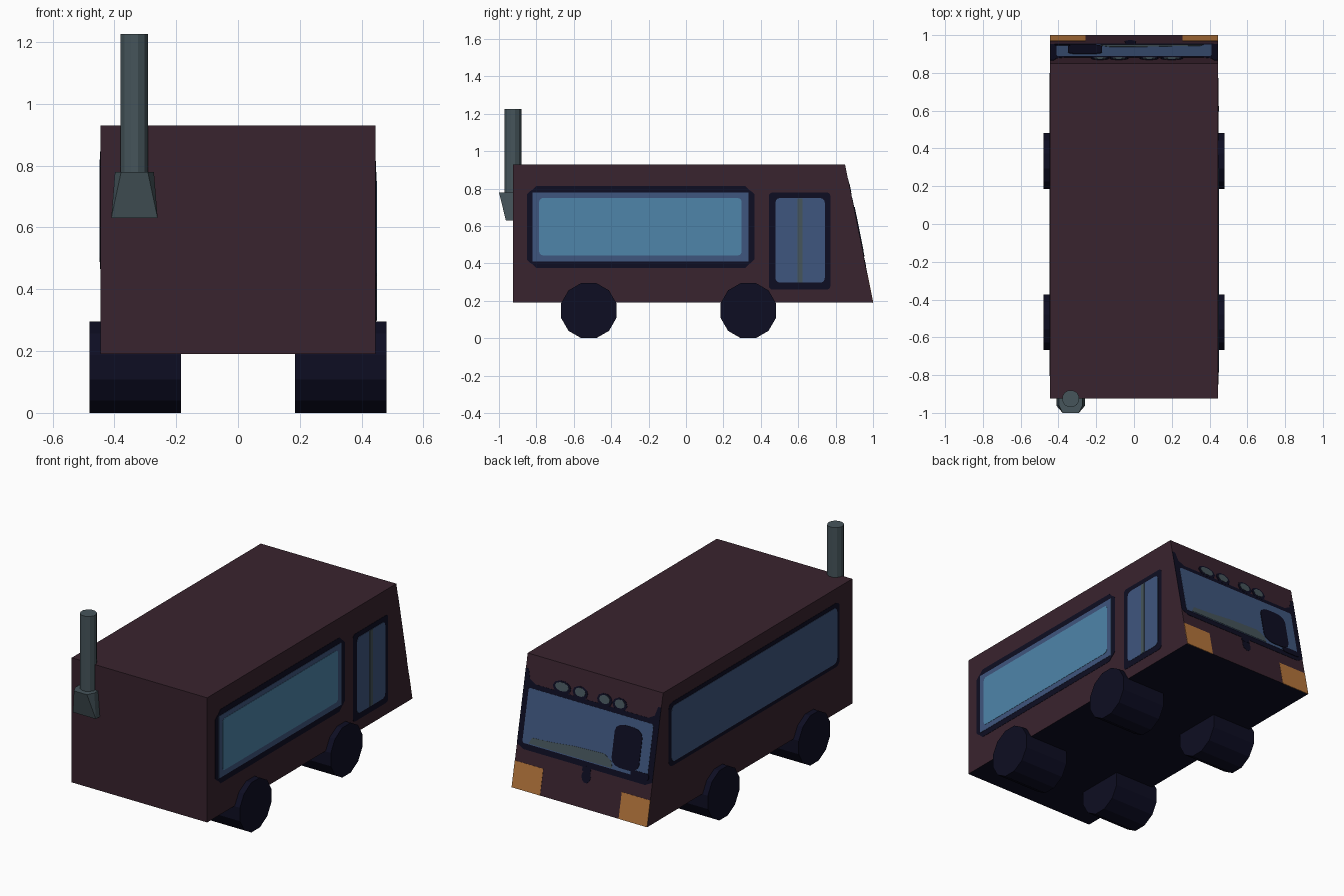
import bpy, bmesh, math
from mathutils import Vector, Matrix

if "Cube" in bpy.data.objects:
    bpy.data.objects.remove(bpy.data.objects["Cube"])


def material(name, r, g, b):
    lin = [(c / 255 / 12.92) if c < 11 else ((c / 255 + 0.055) / 1.055) ** 2.4 for c in (r, g, b)]
    m = bpy.data.materials.new(name)
    m.diffuse_color = (*lin, 1)
    m.use_nodes = True
    m.node_tree.nodes["Principled BSDF"].inputs["Base Color"].default_value = m.diffuse_color
    return m


BROWN = material("dark maroon", 57, 35, 46)
NAVY = material("navy black", 13, 13, 34)
BLUE = material("dusk blue", 63, 86, 126)
LIGHT = material("glass light blue", 78, 133, 170)
GREY = material("slate grey", 70, 85, 91)
ORANGE = material("lamp orange", 182, 118, 60)


def finish(name, bm, *mats):
    bmesh.ops.recalc_face_normals(bm, faces=bm.faces)
    me = bpy.data.meshes.new(name)
    bm.to_mesh(me)
    bm.free()
    for m in mats:
        me.materials.append(m)
    ob = bpy.data.objects.new(name, me)
    bpy.context.collection.objects.link(ob)
    return ob


def prism(name, ring, offset, *mats, paint=None):
    """Extrude a ring of points along an offset vector."""
    bm = bmesh.new()
    f = bm.faces.new([bm.verts.new(p) for p in ring])
    ext = bmesh.ops.extrude_face_region(bm, geom=[f])
    bmesh.ops.translate(bm, vec=offset, verts=[v for v in ext["geom"] if isinstance(v, bmesh.types.BMVert)])
    bmesh.ops.recalc_face_normals(bm, faces=bm.faces)
    if paint:
        for face in bm.faces:
            face.material_index = paint(face)
    return finish(name, bm, *mats)


def cylinder(name, centre, radius, depth, sides, rot, mat):
    bm = bmesh.new()
    bmesh.ops.create_cone(bm, cap_ends=True, segments=sides, radius1=radius, radius2=radius,
                          depth=depth, matrix=Matrix.Translation(centre) @ rot)
    return finish(name, bm, mat)


# Wall frames: origin, horizontal axis, vertical axis, outward normal
W = 0.445
RIGHT = (Vector((W, 0, 0)), Vector((0, 1, 0)), Vector((0, 0, 1)), Vector((1, 0, 0)))
LEFT = (Vector((-W, 0, 0)), Vector((0, 1, 0)), Vector((0, 0, 1)), Vector((-1, 0, 0)))
SCREEN = (Vector((0, 1, 0.19)), Vector((1, 0, 0)), Vector((0, -0.15, 0.74)), Vector((0, 0.74, 0.15)).normalized())


def plate(name, wall, pts, layer, mat):
    o, u, v, n = wall
    ring = [o + u * a + v * b - n * 0.002 for a, b in pts]
    return prism(name, ring, n * (0.002 + 0.0015 * layer), mat)


def rounded(u0, u1, v0, v1, r=0.03, steps=3):
    pts = []
    for cu, cv, start in ((u1 - r, v1 - r, 0), (u0 + r, v1 - r, 90), (u0 + r, v0 + r, 180), (u1 - r, v0 + r, 270)):
        for i in range(steps + 1):
            a = math.radians(start + 90 * i / steps)
            pts.append((cu + r * math.cos(a), cv + r * math.sin(a)))
    return pts


def oval(cu, cv, ru, rv, n=10):
    return [(cu + ru * math.cos(math.tau * i / n), cv + rv * math.sin(math.tau * i / n)) for i in range(n)]


def rect(u0, u1, v0, v1):
    return [(u0, v0), (u1, v0), (u1, v1), (u0, v1)]


# Body with sloping screen end and a dark underside
prism("body", [(-W, -0.925, 0.19), (-W, 1, 0.19), (-W, 0.85, 0.93), (-W, -0.925, 0.93)],
      Vector((2 * W, 0, 0)), BROWN, NAVY, paint=lambda f: int(f.normal.z < -0.9))

# Wheels
across = Matrix.Rotation(math.pi / 2, 4, 'Y') @ Matrix.Rotation(math.pi / 12, 4, 'Z')
for side, sx in (("right", 1), ("left", -1)):
    for end, y in (("front", -0.52), ("rear", 0.333)):
        cylinder(f"{end}_{side}_wheel", (sx * 0.3325, y, 0.148), 0.153, 0.295, 12, across, NAVY)

# Exhaust stack and its tapered base
cylinder("exhaust_pipe", (-0.335, -0.925, 0.9925), 0.046, 0.465, 12, Matrix.Rotation(math.pi / 12, 4, 'Z'), GREY)
bm = bmesh.new()
for sx in (1, -1):
    for sy in (1, -1):
        for x, y, z in ((0.043, 0.075, 0.78), (0.063, 0.035, 0.78), (0.075, 0.038, 0.63)):
            bm.verts.new((-0.335 + sx * x, -0.925 + sy * y, z))
bmesh.ops.convex_hull(bm, input=bm.verts)
finish("exhaust_base", bm, GREY)

# Right side window: notched-corner frame and two panes
fr = [(-0.85, 0.42), (-0.835, 0.405), (-0.82, 0.395), (-0.80, 0.375)]
frame = fr + [(-0.485 - u, v) for u, v in reversed(fr)]
frame += [(u, 1.19 - v) for u, v in reversed(frame)]
plate("side_window_frame", RIGHT, frame, 1, NAVY)
plate("side_window_edge", RIGHT, rect(-0.82, 0.333, 0.41, 0.78), 2, BLUE)
plate("side_window_glass", RIGHT, rounded(-0.785, 0.297, 0.443, 0.75, 0.02), 3, LIGHT)

# Door
plate("door_frame", RIGHT, rounded(0.443, 0.772, 0.26, 0.78, 0.02), 1, NAVY)
plate("door_glass", RIGHT, rounded(0.478, 0.742, 0.297, 0.75, 0.025), 2, BLUE)
plate("door_divider", RIGHT, rect(0.596, 0.624, 0.299, 0.748), 3, GREY)

# Left side window
plate("left_window_frame", LEFT, rounded(-0.805, 0.80, 0.465, 0.845, 0.035), 1, NAVY)
plate("left_window_glass", LEFT, rounded(-0.78, 0.775, 0.488, 0.82, 0.03), 2, BLUE)

# Windscreen surround, with raised corners
half = [(0.40, 0.30), (W, 0.33), (W, 0.89), (0.425, 0.89), (0.41, 0.82), (0.37, 0.79)]
plate("windscreen_frame", SCREEN, half + [(-u, v) for u, v in reversed(half)], 1, NAVY)
plate("windscreen_glass", SCREEN, rounded(-0.41, 0.41, 0.345, 0.755, 0.015), 2, BLUE)
plate("dashboard", SCREEN, [(0.37, 0.352), (-0.18, 0.352), (-0.17, 0.40), (-0.12, 0.44),
                            (0.08, 0.43), (0.22, 0.41), (0.35, 0.40)], 3, GREY)
plate("driver_seat", SCREEN, rounded(-0.35, -0.17, 0.37, 0.69, 0.06), 4, NAVY)
plate("pillar_shadow", SCREEN, rounded(-0.42, -0.30, 0.335, 0.385, 0.02), 3, NAVY)

# Roof lights above the screen
for i, (x, r) in enumerate(((0.20, 0.045), (0.08, 0.035), (-0.08, 0.035), (-0.18, 0.033))):
    plate(f"roof_light_rim_{i}", SCREEN, oval(x, 0.825, r + 0.015, 0.05), 1.5, NAVY)
    plate(f"roof_light_{i}", SCREEN, oval(x, 0.83, r, 0.033), 2.5, GREY)

# Small dark handle below the screen, and the lamps
plate("handle_stem", SCREEN, rect(-0.045, 0.01, 0.27, 0.31), 1.5, NAVY)
plate("handle", SCREEN, oval(-0.02, 0.235, 0.03, 0.05), 1, NAVY)
for side, sx in (("right", 1), ("left", -1)):
    plate(f"{side}_lamp", SCREEN, rect(*sorted((sx * 0.258, sx * W)), 0, 0.2), 1, ORANGE)
